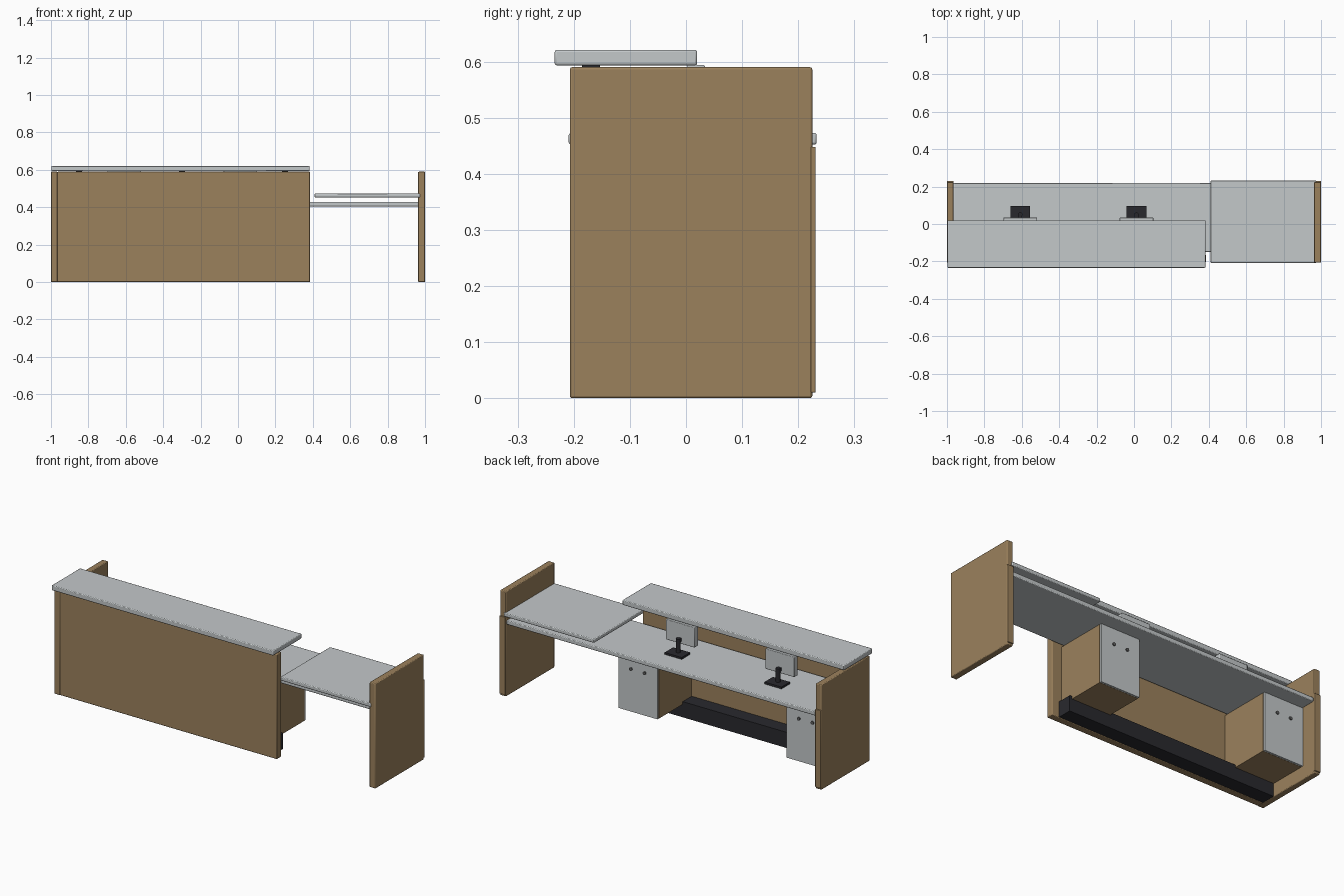
import bpy, math

if "Cube" in bpy.data.objects:
    bpy.data.objects.remove(bpy.data.objects["Cube"])

def material(name, rgb):
    m = bpy.data.materials.new(name)
    m.diffuse_color = (*rgb, 1)
    m.use_nodes = True
    m.node_tree.nodes["Principled BSDF"].inputs["Base Color"].default_value = m.diffuse_color
    return m

WOOD = material("wood_brown", (0.33, 0.22, 0.108))
GREY = material("light_grey", (0.55, 0.58, 0.59))
DARK = material("charcoal", (0.022, 0.022, 0.027))
KNOB = material("handle_grey", (0.12, 0.12, 0.12))

def box(name, x, y, z, mat, bevel=0.0):
    """Box from (min, max) ranges with optional rounded edges."""
    bpy.ops.mesh.primitive_cube_add(size=1, location=[(a + b) / 2 for a, b in (x, y, z)])
    o = bpy.context.object
    o.name = name
    o.scale = [b - a for a, b in (x, y, z)]
    bpy.ops.object.transform_apply(location=False, rotation=False, scale=True)
    o.data.materials.append(mat)
    if bevel:
        m = o.modifiers.new("rounded_edges", "BEVEL")
        m.width = bevel
        m.segments = 2
        bpy.ops.object.shade_smooth_by_angle(angle=math.radians(35))
    return o

def cylinder(name, r, depth, loc, mat, rot=(0, 0, 0)):
    bpy.ops.mesh.primitive_cylinder_add(vertices=20, radius=r, depth=depth, location=loc, rotation=rot)
    o = bpy.context.object
    o.name = name
    o.data.materials.append(mat)
    bpy.ops.object.shade_smooth_by_angle(angle=math.radians(35))

# End panels, each with a slim edging strip below desk height
for side, x in (("left", (-1.0, -0.965)), ("right", (0.963, 1.0))):
    box(side + "_end_panel", x, (-0.207, 0.225), (0, 0.59), WOOD, 0.004)
    box(side + "_panel_edging", x, (0.222, 0.231), (0.01, 0.448), WOOD, 0.002)

# Front panel and plinth behind it
box("front_panel", (-0.966, 0.385), (-0.205, -0.165), (0, 0.59), WOOD, 0.004)
box("plinth", (-0.965, 0.34), (-0.165, -0.085), (0.002, 0.09), DARK)

# Counter shelf on small spacers
box("counter_shelf", (-0.997, 0.382), (-0.234, 0.02), (0.593, 0.621), GREY, 0.004)
for i, x in enumerate((-0.85, -0.3, 0.25)):
    box(f"shelf_spacer_{i}", (x - 0.016, x + 0.016), (-0.185, -0.153), (0.588, 0.595), DARK)

# Long worktop and raised side worktop
box("worktop", (-0.965, 0.964), (-0.15, 0.22), (0.404, 0.428), GREY, 0.004)
box("side_worktop", (0.41, 0.973), (-0.209, 0.233), (0.452, 0.473), GREY, 0.004)

# Two hanging cabinets with doors and round handles
for n, x0 in (("left", -0.965), ("right", 0.08)):
    x1 = x0 + 0.245
    box(n + "_cabinet", (x0, x1), (-0.165, 0.126), (0.075, 0.404), WOOD)
    box(n + "_cabinet_door", (x0 + 0.001, x1 - 0.001), (0.127, 0.138), (0.075, 0.403), GREY)
    for k, dx in enumerate((0.08, 0.165)):
        cylinder(f"{n}_handle_{k}", 0.009, 0.008, (x0 + dx, 0.14, 0.315), KNOB, (math.pi / 2, 0, 0))

# Two monitors on stands
for n, cx in (("left", -0.608), ("right", 0.013)):
    box(n + "_monitor_screen", (cx - 0.09, cx + 0.09), (0.002, 0.034), (0.48, 0.594), GREY, 0.003)
    box(n + "_monitor_base", (cx - 0.053, cx + 0.053), (0.02, 0.095), (0.427, 0.439), DARK)
    cylinder(n + "_monitor_post", 0.012, 0.08, (cx, 0.05, 0.475), DARK)
    box(n + "_monitor_arm", (cx - 0.01, cx + 0.01), (0.033, 0.05), (0.495, 0.513), DARK)
